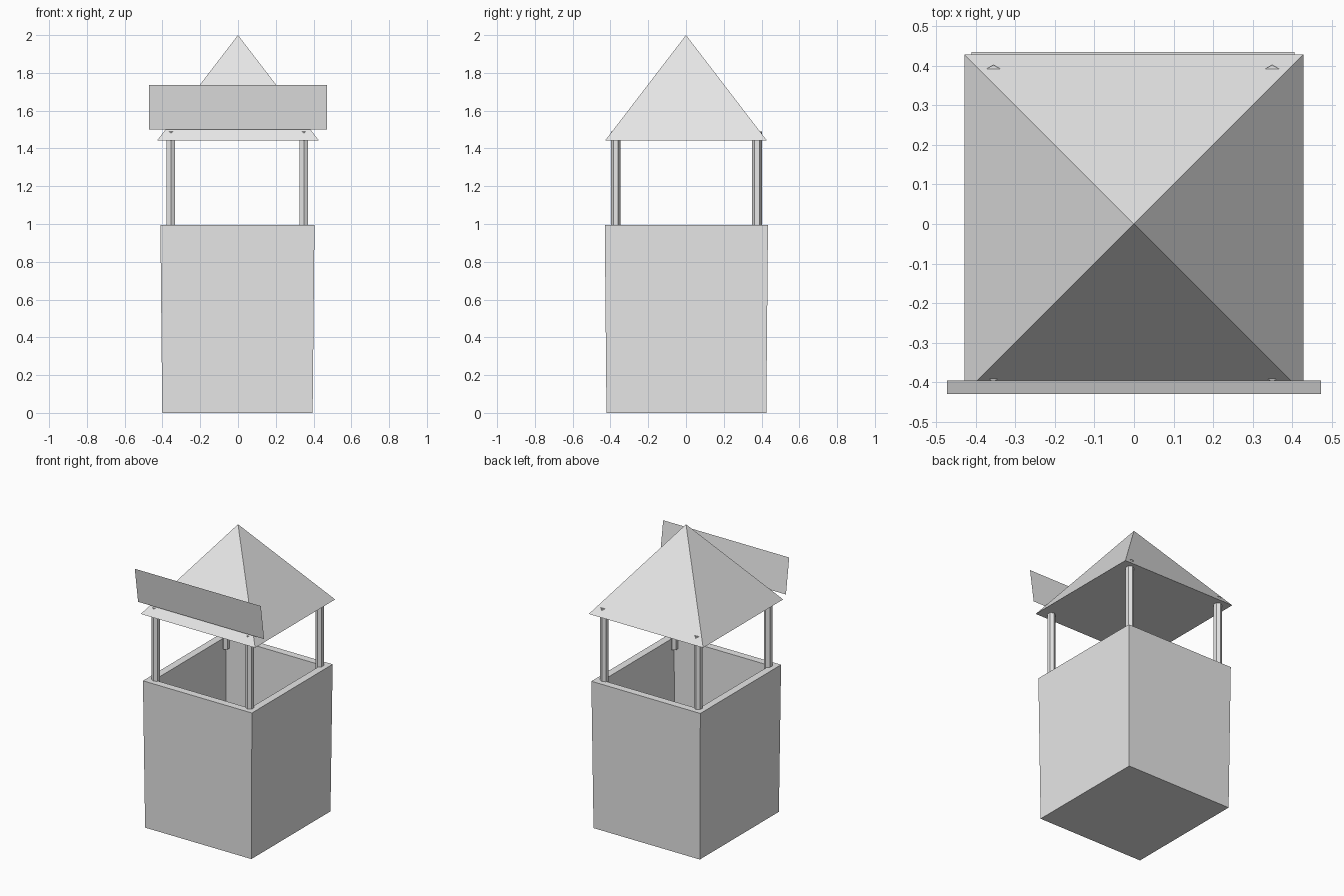
import bpy, bmesh, math

if "Cube" in bpy.data.objects:
    bpy.data.objects.remove(bpy.data.objects["Cube"], do_unlink=True)

grey = bpy.data.materials.new("plain grey")
grey.use_nodes = True
GREY = (0.8, 0.8, 0.8, 1)
grey.diffuse_color = GREY
grey.node_tree.nodes["Principled BSDF"].inputs["Base Color"].default_value = GREY


def finish(name, bm):
    """Turn a bmesh into a flat-shaded object."""
    mesh = bpy.data.meshes.new(name)
    bm.to_mesh(mesh)
    bm.free()
    mesh.materials.append(grey)
    obj = bpy.data.objects.new(name, mesh)
    bpy.context.collection.objects.link(obj)
    return obj


def ring(bm, half_x, half_y, z):
    """Rectangle of vertices around the z axis."""
    return [bm.verts.new((sx * half_x, sy * half_y, z))
            for sx, sy in ((-1, -1), (1, -1), (1, 1), (-1, 1))]


def bridge(bm, low, high):
    for i in range(4):
        j = (i + 1) % 4
        bm.faces.new((low[i], low[j], high[j], high[i]))


# Open, slightly flared box with thick walls
WALL = 0.05
bm = bmesh.new()
rings = [ring(bm, 0.398, 0.423, 0),
         ring(bm, 0.408, 0.432, 0.995),
         ring(bm, 0.408 - WALL, 0.432 - WALL, 0.995),
         ring(bm, 0.398 - WALL, 0.423 - WALL, WALL)]
for low, high in zip(rings, rings[1:]):
    bridge(bm, low, high)
bm.faces.new(rings[0][::-1])
bm.faces.new(rings[-1])
box = finish("box", bm)
box.location = (-0.003, 0.002, 0)

# Four hexagonal posts whose tips poke through the roof
BOTTOM, TOP = 0.925, 1.489
for side, sx in (("right", -1), ("left", 1)):
    for end, sy in (("front", -1), ("back", 1)):
        bm = bmesh.new()
        bmesh.ops.create_cone(bm, cap_ends=True, segments=6, radius1=0.026,
                              radius2=0.026, depth=TOP - BOTTOM)
        post = finish(f"{end}_{side}_post", bm)
        post.location = (sx * 0.352 - 0.003, sy * 0.374 + 0.002, (TOP + BOTTOM) / 2)

# Pyramid roof, closed underneath
bm = bmesh.new()
eaves = ring(bm, 0.428, 0.428, 1.442)
apex = bm.verts.new((0, 0, 2))
for i in range(4):
    bm.faces.new((eaves[i], eaves[(i + 1) % 4], apex))
bm.faces.new(eaves[::-1])
finish("roof", bm)

# Thin sign board leaning forward over the front eave
bm = bmesh.new()
corners = [(-1, -0.395, 1.5), (1, -0.395, 1.5), (1, -0.43, 1.737), (-1, -0.43, 1.737)]
bm.faces.new([bm.verts.new((sx * 0.472, y, z)) for sx, y, z in corners])
finish("sign_board", bm)
